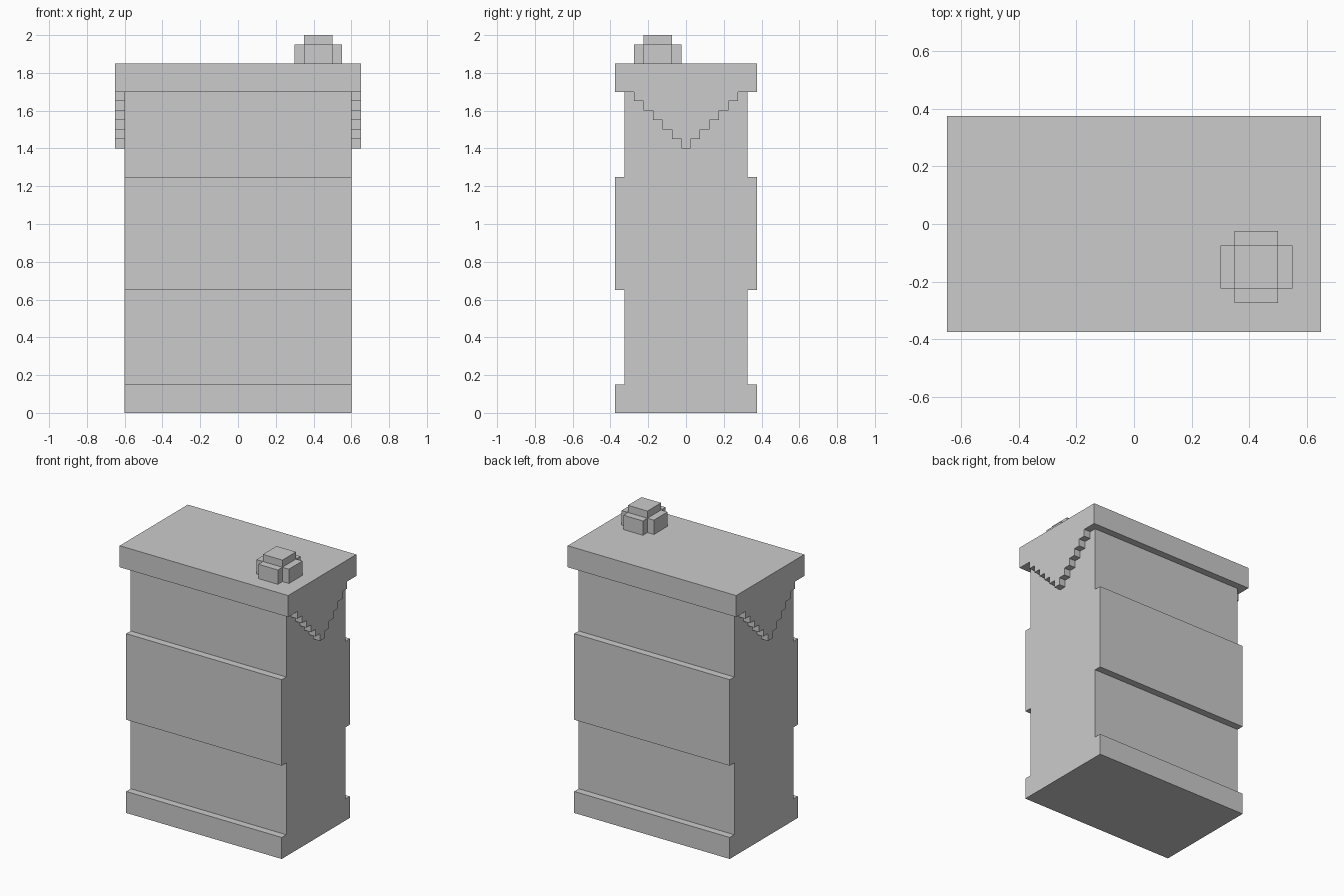
import bpy
import bmesh
from mathutils import Vector

if "Cube" in bpy.data.objects:
    bpy.data.objects.remove(bpy.data.objects["Cube"])


def extrude(name, points, vec):
    """Solid made by sweeping a closed 3D polygon along vec."""
    bm = bmesh.new()
    face = bm.faces.new([bm.verts.new(p) for p in points])
    res = bmesh.ops.extrude_face_region(bm, geom=[face], use_keep_orig=True)
    verts = [g for g in res["geom"] if isinstance(g, bmesh.types.BMVert)]
    bmesh.ops.translate(bm, verts=verts, vec=Vector(vec))
    bmesh.ops.recalc_face_normals(bm, faces=bm.faces)
    mesh = bpy.data.meshes.new(name)
    bm.to_mesh(mesh)
    bm.free()
    obj = bpy.data.objects.new(name, mesh)
    bpy.context.collection.objects.link(obj)
    return obj


def mirrored_profile(half):
    """Full (y, z) outline from its right half, listed bottom to top."""
    return half + [(-y, z) for y, z in reversed(half)]


def steps(bands):
    """Stepped half outline from (half width, z low, z high) bands."""
    return [(w, z) for w, lo, hi in bands for z in (lo, hi)]


def box(name, x0, x1, y0, y1, z0, z1):
    return extrude(name, [(x0, y0, z0), (x1, y0, z0), (x1, y1, z0), (x0, y1, z0)],
                   (0, 0, z1 - z0))


# Main body: banded front and back, flat sides
body = mirrored_profile(steps([(0.375, 0, 0.15), (0.325, 0.15, 0.65),
                               (0.375, 0.65, 1.25), (0.325, 1.25, 1.70)]))
extrude("body", [(-0.6, y, z) for y, z in body], (1.2, 0, 0))

# Lid slab overhanging the body
box("lid", -0.65, 0.65, -0.375, 0.375, 1.70, 1.85)

# Stepped triangular flaps hanging from the lid on both sides
flap = mirrored_profile(steps([(0.025 + 0.05 * i, 1.40 + 0.05 * i, 1.45 + 0.05 * i)
                               for i in range(6)]))
for name, x in (("left_flap", -0.65), ("right_flap", 0.6)):
    extrude(name, [(x, y, z) for y, z in flap], (0.05, 0, 0))

# Cap on the lid: cross-shaped base with a square top
cx, cy, a, b = 0.425, -0.15, 0.075, 0.125
cross = [(b, -a), (b, a), (a, a), (a, b), (-a, b), (-a, a),
         (-b, a), (-b, -a), (-a, -a), (-a, -b), (a, -b), (a, -a)]
extrude("cap_base", [(cx + x, cy + y, 1.85) for x, y in cross], (0, 0, 0.10))
box("cap_top", cx - a, cx + a, cy - a, cy + a, 1.95, 2.0)
